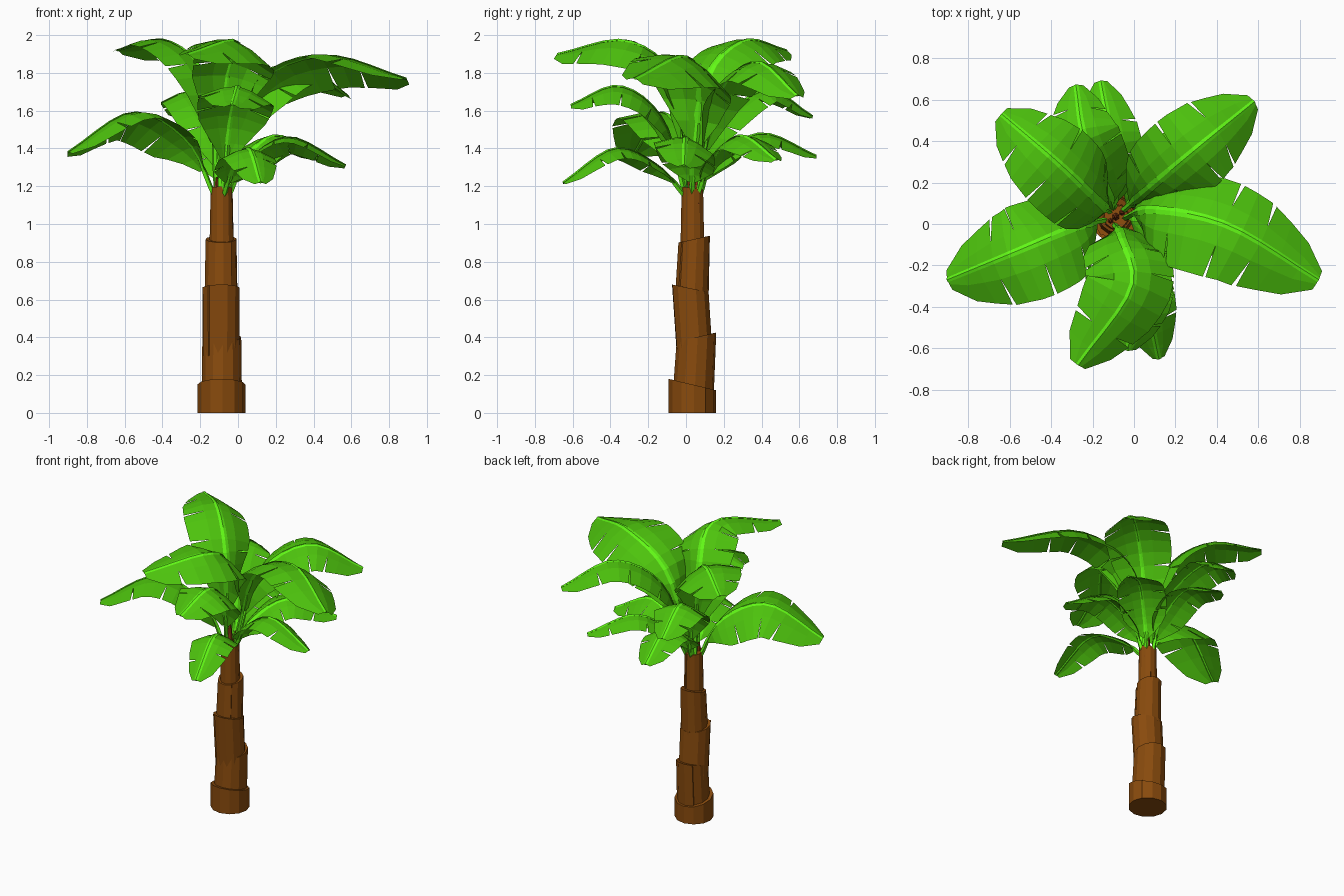
import bpy, bmesh, math, random
from mathutils import Vector

if "Cube" in bpy.data.objects:
    bpy.data.objects.remove(bpy.data.objects["Cube"])

random.seed(4)
CX, CY = -0.088, 0.035


def material(name, rgb):
    m = bpy.data.materials.new(name)
    m.diffuse_color = (*rgb, 1)
    m.use_nodes = True
    m.node_tree.nodes["Principled BSDF"].inputs["Base Color"].default_value = m.diffuse_color
    return m


BARK = material("bark", (0.25, 0.07, 0.004))
SHOOT = material("shoot_red", (0.25, 0.045, 0.008))
LEAF = material("leaf_green", (0.075, 0.55, 0.004))
RIB = material("rib_green", (0.12, 0.94, 0.008))


def make(name, bm, mat):
    me = bpy.data.meshes.new(name)
    bm.to_mesh(me)
    bm.free()
    me.materials.append(mat)
    ob = bpy.data.objects.new(name, me)
    bpy.context.collection.objects.link(ob)
    return ob


# Trunk sheath: a wrapped tube with one overlapping seam and a slanted top
def sheath(name, z0, z1, r0, r1, y0, y1, slant, seam, wrap=0.08, n=12):
    bm = bmesh.new()
    lo, hi = [], []
    for i in range(n + 1):
        a = seam + 2 * math.pi * i / n * 0.995
        k = 1 - wrap / 2 + wrap * i / n
        c, s = math.cos(a), math.sin(a)
        lo.append(bm.verts.new((CX + r0 * k * c, CY + y0 + r0 * k * s, z0)))
        hi.append(bm.verts.new((CX + r1 * k * c, CY + y1 + r1 * k * s, z1 + slant * s)))
    for i in range(n + 1):
        j = (i + 1) % (n + 1)
        bm.faces.new((lo[i], lo[j], hi[j], hi[i]))
    bm.faces.new(hi)
    bm.faces.new(lo[::-1])
    make(name, bm, BARK)


sheath("trunk_base", 0, 0.15, 0.126, 0.126, 0, 0, -0.03, 0.6, 0.03)
sheath("trunk_sheath_1", 0.08, 0.40, 0.108, 0.104, 0.0, 0.018, 0.025, 2.2)
sheath("trunk_sheath_2", 0.30, 0.66, 0.098, 0.1, 0.01, -0.014, -0.02, 4.0)
sheath("trunk_sheath_3", 0.55, 0.92, 0.09, 0.083, -0.005, 0.01, 0.018, 5.4)
sheath("trunk_sheath_4", 0.80, 1.19, 0.066, 0.058, 0.0, 0.0, -0.008, 1.2)

# Reddish shoots in the crown
for i, (dx, dy, top) in enumerate([(0.0, 0.0, 1.36), (0.03, 0.02, 1.26), (-0.025, -0.02, 1.25)]):
    bm = bmesh.new()
    bmesh.ops.create_cone(bm, cap_ends=True, segments=6, radius1=0.026, radius2=0.005, depth=top - 1.1)
    bmesh.ops.translate(bm, verts=bm.verts, vec=(CX + dx, CY + dy, (top + 1.1) / 2))
    make(f"crown_shoot_{i + 1}", bm, SHOOT)


def spline(p, t):
    # Smooth path through the points, t from 0 to 1
    q = [2 * p[0] - p[1]] + p + [2 * p[-1] - p[-2]]
    x = min(max(t, 0), 1) * (len(p) - 1)
    i = min(int(x), len(p) - 2)
    f = x - i
    a, b, c, d = q[i:i + 4]
    return 0.5 * (2 * b + (c - a) * f + (2 * a - 5 * b + 4 * c - d) * f ** 2
                  + (3 * b - a - 3 * c + d) * f ** 3)


def frame(p, t):
    tan = (spline(p, t + 0.01) - spline(p, t - 0.01)).normalized()
    side = Vector((-tan.y, tan.x, 0)).normalized()
    return spline(p, t), side, tan.cross(side)


WIDTHS = [(0, .12), (.1, .5), (.22, .84), (.36, .97), (.55, 1), (.74, .9), (.9, .62), (.97, .38), (1, .2)]


def width(u):
    for (a, wa), (b, wb) in zip(WIDTHS, WIDTHS[1:]):
        if u <= b:
            return wa + (wb - wa) * (u - a) / (b - a)
    return WIDTHS[-1][1]


def leaf(name, path, w, roll):
    n, start = 12, 0.15
    # Torn blade, each half folded down from the rib
    bm = bmesh.new()

    def point(u, sgn, reach):
        u = min(max(u, 0), 1)
        o, side, up = frame(path, start + (1 - start) * u)
        pos = o
        for k, droop in ((min(reach, .5), 14), (max(reach - .5, 0), 28)):
            a = math.radians(-droop + sgn * roll * (1.25 - .5 * u))
            pos = pos + (side * sgn * math.cos(a) + up * math.sin(a)) * (k * w * width(u))
        return bm.verts.new(pos)

    us = [i / n for i in range(n + 1)]
    rib = [point(u, 1, 0) for u in us]
    for sgn in (1, -1):
        cuts = {random.choice((3, 4)), random.choice((6, 7)), random.choice((9, 10))}
        inner = [point(u, sgn, .4) for u in us]
        before = [point(u - (.009 if i in cuts else 0), sgn, 1) for i, u in enumerate(us)]
        after = [point(u + .009, sgn, 1) if i in cuts else before[i] for i, u in enumerate(us)]
        for i in range(n):
            for f in ((rib[i], rib[i + 1], inner[i + 1], inner[i]),
                      (inner[i], inner[i + 1], before[i + 1], after[i])):
                bm.faces.new(f if sgn < 0 else f[::-1])
    make(name + "_blade", bm, LEAF)

    # Stalk running on as a flat, tapering rib
    bm = bmesh.new()
    rings = []
    for i in range(15):
        t = i / 14
        o, side, up = frame(path, t)
        r = .014 if t < .2 else .027 - .015 * t
        h = .014 if t < .2 else .006
        a = math.radians(roll)
        across, rise = side * math.cos(a) + up * math.sin(a), up * math.cos(a) - side * math.sin(a)
        rings.append([bm.verts.new(o + across * r * c + rise * h * s)
                      for c, s in ((1, 0), (0, 1), (-1, 0), (0, -1))])
    for a, b in zip(rings, rings[1:]):
        for k in range(4):
            j = (k + 1) % 4
            bm.faces.new((a[k], a[j], b[j], b[k]))
    bm.faces.new(rings[0])
    bm.faces.new(rings[-1][::-1])
    bmesh.ops.recalc_face_normals(bm, faces=bm.faces)
    make(name + "_rib", bm, RIB)


# Leaves: rising point, crest, tip, half width, roll in degrees
LEAVES = {
    "leaf_right_top": ((.09, .07, 1.71), (.46, -.01, 1.89), (.89, -.27, 1.77), .28, -20),
    "leaf_back_right": ((.06, .16, 1.66), (.31, .37, 1.86), (.58, .59, 1.68), .23, 8),
    "leaf_back_mid": ((-.13, .16, 1.50), (-.24, .42, 1.71), (-.28, .67, 1.57), .19, 0),
    "leaf_back_low": ((-.10, .15, 1.34), (-.11, .40, 1.48), (-.16, .69, 1.36), .17, 6),
    "leaf_back_left": ((-.16, .10, 1.74), (-.37, .30, 1.97), (-.64, .53, 1.92), .24, 14),
    "leaf_left": ((-.27, -.01, 1.44), (-.56, -.13, 1.59), (-.90, -.27, 1.38), .27, 15),
    "leaf_front_top": ((-.06, -.06, 1.75), (-.01, -.31, 1.97), (-.27, -.68, 1.90), .24, -16),
    "leaf_front_mid": ((-.04, -.12, 1.55), (.0, -.35, 1.73), (-.03, -.61, 1.63), .22, -8),
    "leaf_front_low": ((-.02, -.15, 1.31), (.06, -.38, 1.40), (.12, -.65, 1.22), .16, 0),
    "leaf_right_low": ((.04, .03, 1.32), (.27, .0, 1.46), (.57, -.01, 1.31), .18, -12),
    "leaf_back_right_low": ((.02, .13, 1.33), (.20, .29, 1.47), (.45, .48, 1.34), .17, 8),
}
for name, (rise, crest, tip, w, roll) in LEAVES.items():
    d = Vector((tip[0] - CX, tip[1] - CY, 0)).normalized()
    base = Vector((CX, CY, 1.14)) + d * 0.035
    leaf(name, [base, Vector(rise), Vector(crest), Vector(tip)], w, roll)
